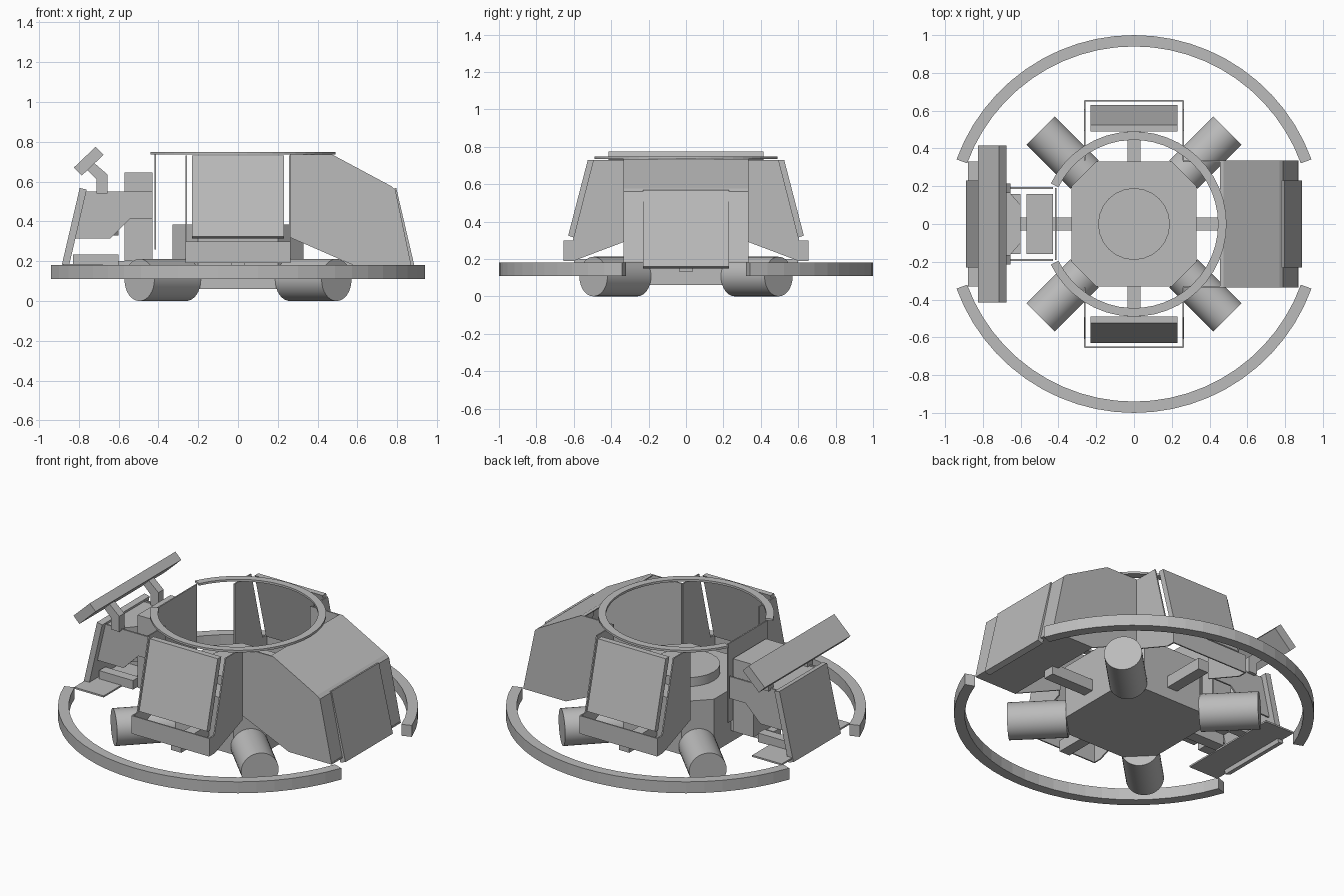
import bpy, bmesh, math
from mathutils import Vector, Matrix

cube = bpy.data.objects.get("Cube")
if cube:
    bpy.data.objects.remove(cube, do_unlink=True)

grey = bpy.data.materials.new("plain_grey")
grey.use_nodes = True
grey.diffuse_color = (0.5, 0.5, 0.5, 1)
grey.node_tree.nodes["Principled BSDF"].inputs["Base Color"].default_value = (0.5, 0.5, 0.5, 1)


def finish(name, bm):
    bmesh.ops.recalc_face_normals(bm, faces=bm.faces)
    mesh = bpy.data.meshes.new(name)
    bm.to_mesh(mesh)
    bm.free()
    mesh.materials.append(grey)
    ob = bpy.data.objects.new(name, mesh)
    bpy.context.collection.objects.link(ob)
    return ob


def prism(name, pts, axis, lo, hi):
    """Extrude a 2D outline along one axis from lo to hi."""
    place = {"x": lambda p, t: (t, p[0], p[1]),
             "y": lambda p, t: (p[0], t, p[1]),
             "z": lambda p, t: (p[0], p[1], t)}[axis]
    bm = bmesh.new()
    face = bm.faces.new([bm.verts.new(place(p, lo)) for p in pts])
    top = bmesh.ops.extrude_face_region(bm, geom=[face])["geom"]
    shift = Vector(place((0, 0), hi - lo))
    bmesh.ops.translate(bm, vec=shift, verts=[v for v in top if isinstance(v, bmesh.types.BMVert)])
    return finish(name, bm)


def box(name, x0, x1, y0, y1, z0, z1):
    return prism(name, [(x0, y0), (x1, y0), (x1, y1), (x0, y1)], "z", z0, z1)


def cylinder(name, radius, depth, matrix, sides=32):
    bm = bmesh.new()
    bmesh.ops.create_cone(bm, cap_ends=True, segments=sides, radius1=radius,
                          radius2=radius, depth=depth, matrix=matrix)
    ob = finish(name, bm)
    bpy.ops.object.select_all(action="DESELECT")
    ob.select_set(True)
    bpy.context.view_layer.objects.active = ob
    bpy.ops.object.shade_smooth_by_angle(angle=math.radians(35))
    return ob


def arc(name, r_in, r_out, start, end, steps, z0, z1):
    angles = [math.radians(start + (end - start) * i / steps) for i in range(steps + 1)]
    outline = [(r_out * math.cos(a), r_out * math.sin(a)) for a in angles]
    outline += [(r_in * math.cos(a), r_in * math.sin(a)) for a in reversed(angles)]
    return prism(name, outline, "z", z0, z1)


# Outer bumper, in two arcs
arc("bumper_back", 0.94, 1.0, 20, 160, 24, 0.11, 0.18)
arc("bumper_front", 0.94, 1.0, 200, 340, 24, 0.11, 0.18)

# Central hull with clipped corners, and its cap
a, c = 0.33, 0.2
prism("hull", [(a, -c), (a, c), (c, a), (-c, a), (-a, c), (-a, -c), (-c, -a), (c, -a)],
      "z", 0.06, 0.385)
cylinder("hull_cap", 0.19, 0.06, Matrix.Translation((0, 0, 0.41)), 24)

# Diagonal rollers and straight spokes
for i in range(4):
    turn = Matrix.Rotation(math.radians(45 + 90 * i), 4, "Z")
    lay = Matrix.Translation((0.535, 0, 0.106)) @ Matrix.Rotation(math.pi / 2, 4, "Y")
    cylinder("roller", 0.106, 0.33, turn @ lay)
box("spoke_lengthwise", -0.62, 0.62, -0.035, 0.035, 0.13, 0.2)
box("spoke_crosswise", -0.035, 0.035, -0.6, 0.6, 0.13, 0.2)

# Thin collar on top, open towards the screen side
arc("top_collar", 0.445, 0.49, -154, 154, 40, 0.735, 0.748)

# Front and back pods: thin cheeks, a lip and a slanted panel
cheek = [(0.335, 0.73), (0.495, 0.73), (0.605, 0.3), (0.655, 0.3),
         (0.655, 0.19), (0.6, 0.19), (0.335, 0.29)]
panel = [(0.49, 0.73), (0.525, 0.73), (0.63, 0.325), (0.6, 0.315)]
for side, s in (("front", -1), ("back", 1)):
    def flip(pts):
        return [(s * p, z) for p, z in pts]
    for x in (-0.26, 0.26):
        prism(side + "_pod_cheek", flip(cheek), "x", x - 0.004, x + 0.004)
    prism(side + "_pod_panel", flip(panel), "x", -0.23, 0.23)
    lip = sorted((s * 0.648, s * 0.656))
    box(side + "_pod_lip", -0.26, 0.26, lip[0], lip[1], 0.19, 0.3)

# Large side housing: cheeks, roof, end wall and floor
housing = [(0.26, 0.735), (0.475, 0.735), (0.77, 0.577), (0.79, 0.56),
           (0.87, 0.18), (0.58, 0.18), (0.26, 0.32)]
for y in (-0.331, 0.331):
    prism("housing_cheek", housing, "y", y - 0.004, y + 0.004)
shell = [("housing_roof", [(0.455, 0.735), (0.475, 0.735), (0.77, 0.577), (0.79, 0.56),
                           (0.77, 0.56), (0.46, 0.725)]),
         ("housing_end", [(0.77, 0.575), (0.79, 0.56), (0.87, 0.18), (0.85, 0.18)]),
         ("housing_floor", [(0.58, 0.18), (0.87, 0.18), (0.87, 0.19), (0.58, 0.19)])]
for name, pts in shell:
    prism(name, pts, "y", -0.331, 0.331)

# Slanted end panels on both sides
slab = [(0.76, 0.56), (0.795, 0.568), (0.89, 0.16), (0.855, 0.15)]
prism("housing_panel", slab, "y", -0.23, 0.23)
prism("rear_panel", [(-x, z) for x, z in slab], "y", -0.23, 0.23)

# Screen side: floor, rails, tapered core, block and thin plates
box("screen_floor", -0.88, -0.68, -0.33, 0.33, 0.175, 0.185)
for y in (-0.13, 0.13):
    box("floor_rail", -0.83, -0.6, y - 0.03, y + 0.03, 0.18, 0.235)
prism("screen_core", [(-0.77, -0.18), (-0.67, -0.18), (-0.6, -0.1), (-0.6, 0.1),
                      (-0.67, 0.18), (-0.77, 0.18)], "z", 0.33, 0.545)
box("core_link", -0.61, -0.56, -0.035, 0.035, 0.42, 0.5)
box("upright_block", -0.57, -0.43, -0.16, 0.16, 0.2, 0.645)
box("upright_plate", -0.419, -0.411, -0.19, 0.19, 0.26, 0.742)
bracket = [(-0.78, 0.55), (-0.43, 0.55), (-0.43, 0.415), (-0.54, 0.415),
           (-0.64, 0.315), (-0.83, 0.315)]
stem = [(-0.73, 0.7), (-0.655, 0.635), (-0.655, 0.54), (-0.71, 0.54),
        (-0.71, 0.61), (-0.76, 0.66)]
for y in (-0.19, 0.19):
    prism("side_bracket", bracket, "y", y - 0.005, y + 0.005)
    prism("screen_stem", stem, "y", y - 0.025, y + 0.025)

# Tilted screen
prism("screen", [(-0.825, 0.67), (-0.715, 0.775), (-0.675, 0.735), (-0.785, 0.63)],
      "y", -0.415, 0.415)
